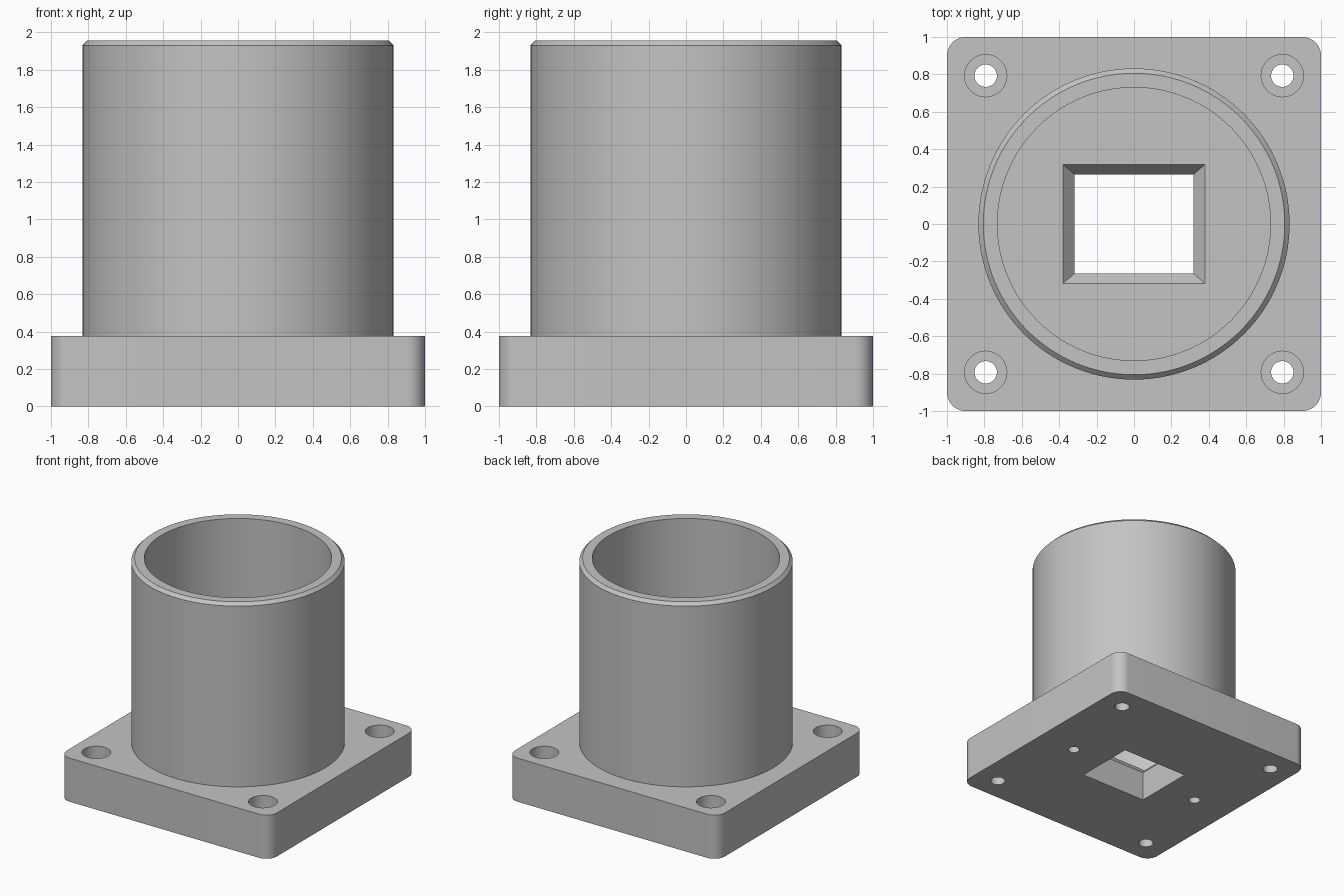
import bpy, bmesh, math

# Remove only the default cube
cube = bpy.data.objects.get("Cube")
if cube:
    bpy.data.objects.remove(cube, do_unlink=True)

# Single machined grey finish
grey = bpy.data.materials.new("plain_grey")
grey.use_nodes = True
tone = (0.55, 0.55, 0.55, 1)
grey.diffuse_color = tone
grey.node_tree.nodes["Principled BSDF"].inputs["Base Color"].default_value = tone

FLANGE_TOP = 0.375
FLOOR = 0.325
TOP = 1.955
BOLT = 0.793


def circle(r, cx=0, cy=0, n=64):
    return [(cx + r * math.cos(2 * math.pi * i / n),
             cy + r * math.sin(2 * math.pi * i / n)) for i in range(n)]


def rectangle(hx, hy):
    return [(hx, hy), (-hx, hy), (-hx, -hy), (hx, -hy)]


def rounded_square(half, r, steps=12):
    c = half - r
    pts = []
    for k, (sx, sy) in enumerate(rectangle(1, 1)):
        for i in range(steps + 1):
            a = math.pi / 2 * (k + i / steps)
            pts.append((sx * c + r * math.cos(a), sy * c + r * math.sin(a)))
    return pts


def loft(name, sections):
    """Closed solid through a stack of (outline, height) sections."""
    bm = bmesh.new()
    rings = [[bm.verts.new((x, y, z)) for x, y in pts] for pts, z in sections]
    for low, high in zip(rings, rings[1:]):
        n = len(low)
        for i in range(n):
            j = (i + 1) % n
            bm.faces.new((low[i], low[j], high[j], high[i]))
    bm.faces.new(rings[0][::-1])
    bm.faces.new(rings[-1])
    bmesh.ops.recalc_face_normals(bm, faces=bm.faces)
    mesh = bpy.data.meshes.new(name)
    bm.to_mesh(mesh)
    bm.free()
    mesh.materials.append(grey)
    obj = bpy.data.objects.new(name, mesh)
    bpy.context.collection.objects.link(obj)
    return obj


def combine(target, tool, operation):
    """Apply a boolean, then discard the tool."""
    mod = target.modifiers.new(operation.lower(), "BOOLEAN")
    mod.operation = operation
    mod.solver = "EXACT"
    mod.object = tool
    bpy.context.view_layer.objects.active = target
    bpy.ops.object.modifier_apply(modifier=mod.name)
    bpy.data.objects.remove(tool, do_unlink=True)


# Square mounting flange with rounded corners
body = loft("flanged_socket", [(rounded_square(1, 0.1), 0),
                               (rounded_square(1, 0.1), FLANGE_TOP)])

# Round tube with a chamfered rim
tube = loft("tube", [(circle(0.832, n=128), 0.2),
                     (circle(0.832, n=128), TOP - 0.026),
                     (circle(0.806, n=128), TOP)])
combine(body, tube, "UNION")

# Main bore down to the socket floor
bore = loft("bore_cutter", [(circle(0.73, n=128), FLOOR),
                            (circle(0.73, n=128), TOP + 0.1)])
combine(body, bore, "DIFFERENCE")

# Rectangular opening, straight below and flared at the floor
narrow, wide = rectangle(0.318, 0.265), rectangle(0.38, 0.318)
opening = loft("opening_cutter", [(narrow, -0.1), (narrow, 0.257),
                                  (wide, FLOOR), (wide, FLOOR + 0.1)])
combine(body, opening, "DIFFERENCE")

# Counterbored bolt holes in the four corners
for x, y in rectangle(BOLT, BOLT):
    shank, head = circle(0.06, x, y, 48), circle(0.113, x, y, 48)
    bolt = loft("bolt_cutter", [(shank, -0.1), (shank, 0.18),
                                (head, 0.18), (head, FLANGE_TOP + 0.1)])
    combine(body, bolt, "DIFFERENCE")

# Two blind pin holes in the underside
for side in (-1, 1):
    outline = circle(0.047, side * 0.645, 0, 48)
    pin = loft("pin_cutter", [(outline, -0.1), (outline, 0.2)])
    combine(body, pin, "DIFFERENCE")

# Smooth round walls, crisp machined edges
bpy.ops.object.select_all(action="DESELECT")
body.select_set(True)
bpy.context.view_layer.objects.active = body
bpy.ops.object.shade_smooth_by_angle(angle=math.radians(30))
